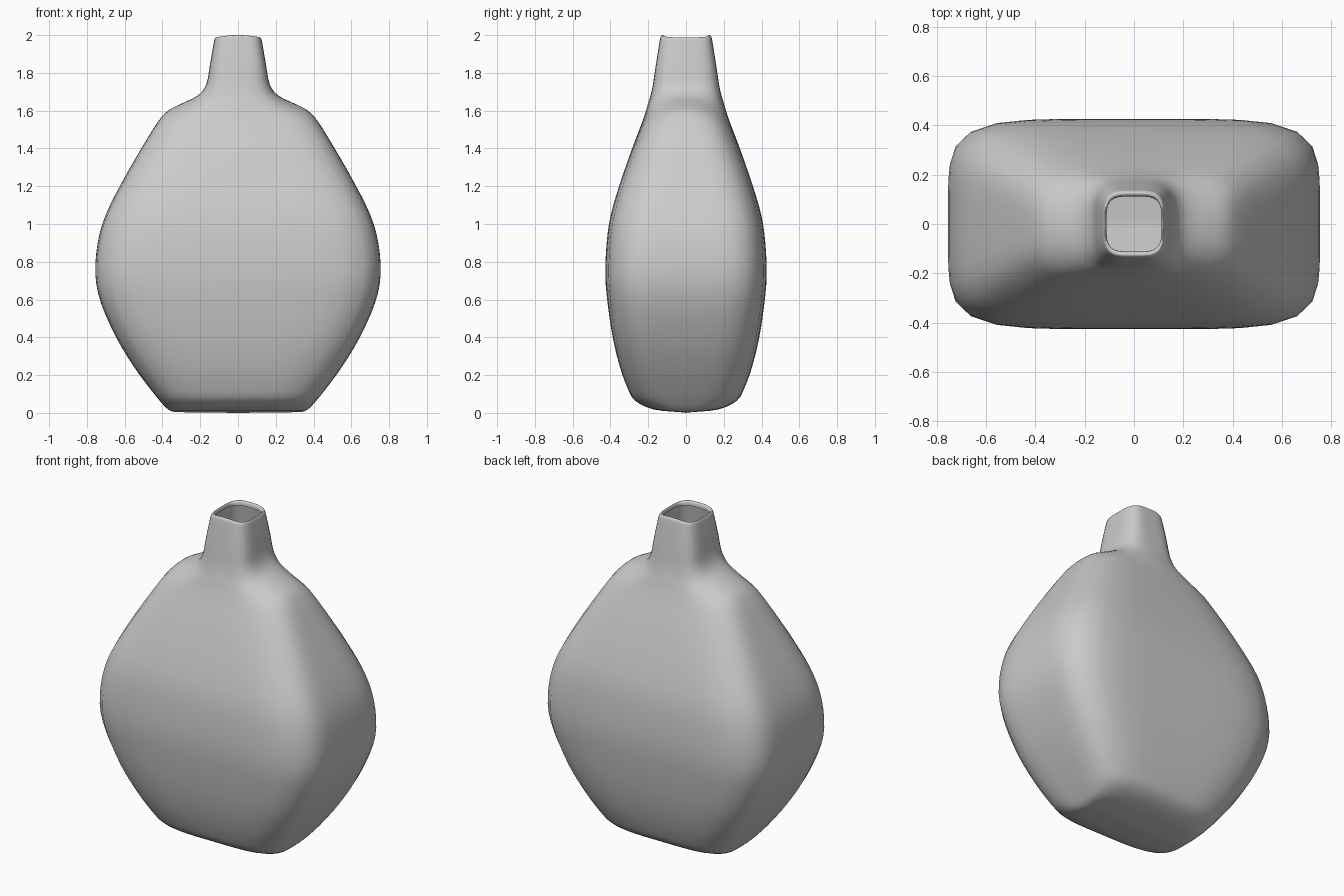
import bpy, bmesh, math
from mathutils import Vector

if "Cube" in bpy.data.objects:
    bpy.data.objects.remove(bpy.data.objects["Cube"])

SIDES = 48
STEPS = 3

# Profile rows: height, half width, half depth, section squareness,
# corner drop (shoulder slope), side dip (wavy rim)
ROWS = [
    (0.004, 0.335, 0.03, 4.0, 0, 0),
    (0.018, 0.37, 0.17, 4.0, 0, 0),
    (0.065, 0.415, 0.27, 4.2, 0, 0),
    (0.14, 0.475, 0.313, 4.4, 0, 0),
    (0.25, 0.555, 0.352, 4.6, 0, 0),
    (0.40, 0.645, 0.388, 5.0, 0, 0),
    (0.58, 0.725, 0.415, 5.2, 0, 0),
    (0.73, 0.755, 0.427, 5.3, 0, 0),
    (0.90, 0.743, 0.420, 5.2, 0, 0),
    (1.05, 0.700, 0.398, 5.0, 0, 0),
    (1.22, 0.615, 0.348, 4.6, 0, 0),
    (1.40, 0.512, 0.285, 4.2, 0.01, 0),
    (1.54, 0.425, 0.232, 4.0, 0.03, 0),
    (1.60, 0.370, 0.212, 3.8, 0.05, 0),
    (1.635, 0.305, 0.202, 3.6, 0.05, 0),
    (1.68, 0.213, 0.188, 3.6, 0.03, 0),
    (1.74, 0.168, 0.175, 3.8, 0.01, 0),
    (1.84, 0.149, 0.160, 4.0, 0, 0),
    (1.965, 0.128, 0.140, 4.0, 0, 0.005),
    (1.992, 0.122, 0.134, 4.0, 0, 0.010),
    (2.000, 0.117, 0.124, 4.0, 0, 0.012),
    (1.992, 0.112, 0.114, 4.0, 0, 0.012),
    (1.972, 0.112, 0.112, 4.0, 0, 0.008),
]


def smooth_rows(rows):
    """Catmull-Rom interpolation between the profile rows."""
    pts = [rows[0]] + rows + [rows[-1]]
    out = []
    for i in range(1, len(pts) - 2):
        for s in range(STEPS):
            t = s / STEPS
            out.append([0.5 * (2 * b + (c - a) * t + (2 * a - 5 * b + 4 * c - d) * t * t
                               + (3 * b - a - 3 * c + d) * t ** 3)
                        for a, b, c, d in zip(*pts[i - 1:i + 3])])
    return out + [rows[-1]]


def ring(bm, z, hx, hy, n, drop, dip):
    """Rounded-rectangle section."""
    verts = []
    for k in range(SIDES):
        a = 2 * math.pi * k / SIDES
        c, s = math.cos(a), math.sin(a)
        r = (abs(c) ** n + abs(s) ** n) ** (-1 / n)
        u, v = c * r, s * r
        h = max(0.0, z - drop * abs(u) * v * v - dip * u * u)
        verts.append(bm.verts.new(Vector((u * hx, v * hy, h))))
    return verts


# Flask body, neck and turned-in lip as one skin
bm = bmesh.new()
rings = [ring(bm, *row) for row in smooth_rows(ROWS)]
for lo, hi in zip(rings, rings[1:]):
    for k in range(SIDES):
        j = (k + 1) % SIDES
        bm.faces.new((lo[k], lo[j], hi[j], hi[k]))

# Base, closed along its low centre line
base = bm.verts.new((0, 0, 0))
for k in range(SIDES):
    bm.faces.new((base, rings[0][(k + 1) % SIDES], rings[0][k]))

mesh = bpy.data.meshes.new("vase")
bm.to_mesh(mesh)
bm.free()
vase = bpy.data.objects.new("vase", mesh)
bpy.context.collection.objects.link(vase)
for p in mesh.polygons:
    p.use_smooth = True
